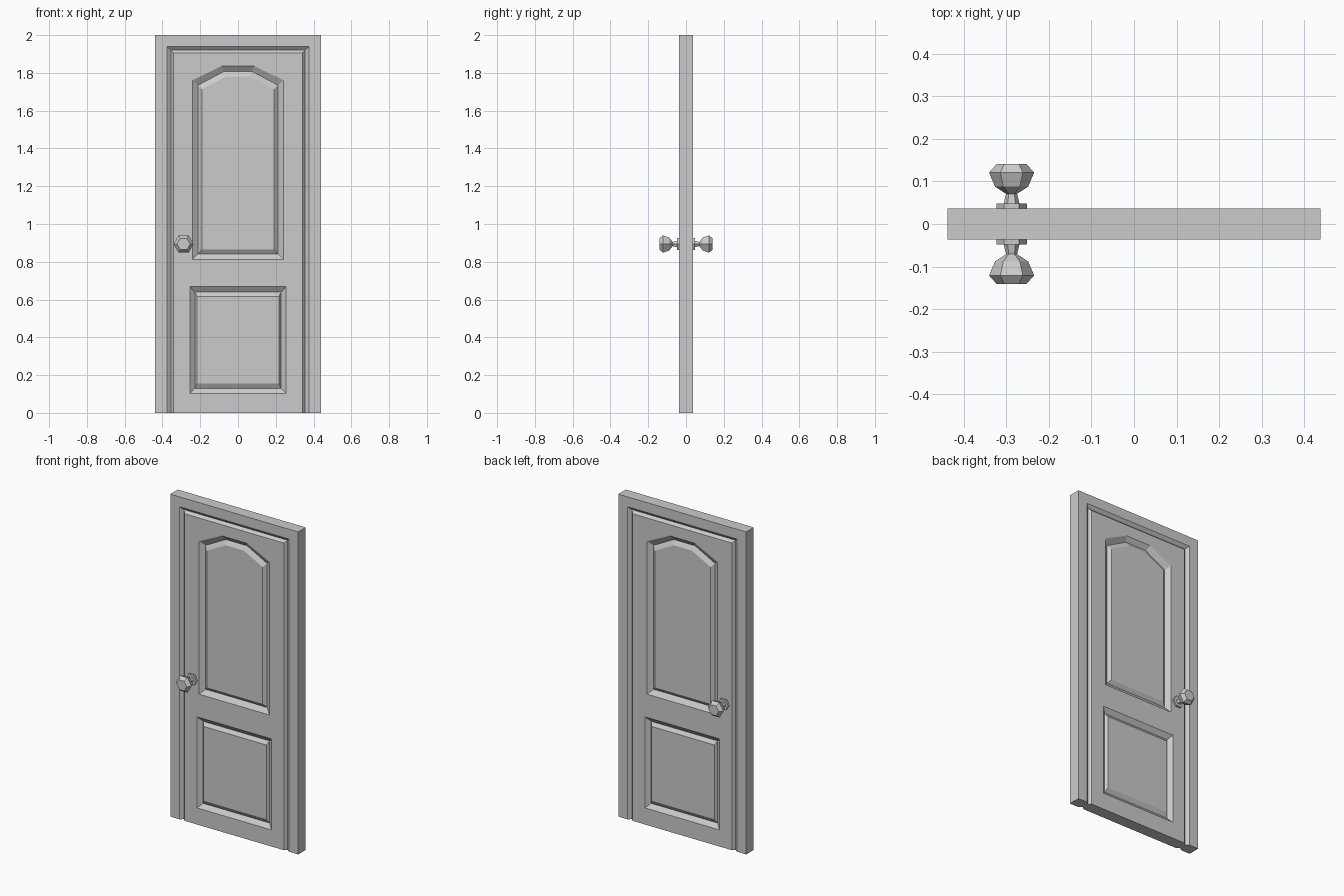
import bpy, bmesh, math

cube = bpy.data.objects.get("Cube")
if cube:
    bpy.data.objects.remove(cube, do_unlink=True)

GREY = (0.6, 0.6, 0.6, 1)
grey = bpy.data.materials.new("plain_grey")
grey.use_nodes = True
grey.diffuse_color = GREY
grey.node_tree.nodes["Principled BSDF"].inputs["Base Color"].default_value = GREY

FACE = -0.037     # front surface of the door
GROOVE = -0.021   # bottom of the groove round the leaf
PANEL_GROOVE = -0.015
PANEL_FIELD = -0.031


def loop(bm, points, y):
    return [bm.verts.new((x, y, z)) for x, z in points]


def bridge(bm, a, b, closed=True):
    n = len(a)
    for i in range(n if closed else n - 1):
        j = (i + 1) % n
        bm.faces.new((a[i], a[j], b[j], b[i]))


def finish(bm, name):
    """Turn a front half into a two-sided object."""
    bmesh.ops.recalc_face_normals(bm, faces=bm.faces[:])
    mesh = bpy.data.meshes.new(name)
    bm.to_mesh(mesh)
    bm.free()
    mesh.materials.append(grey)
    ob = bpy.data.objects.new(name, mesh)
    bpy.context.collection.objects.link(ob)
    mirror = ob.modifiers.new("back_side", "MIRROR")
    mirror.use_axis = (False, True, False)
    mirror.merge_threshold = 0.0005
    return ob


def arch(half, top):
    return [(-half, 0), (-half, top), (half, top), (half, 0)]


def panel(half, bottom, shoulder, flat=None, top=None):
    """Outline of a panel, with a cut-corner top when flat is given."""
    left = [(-half, bottom), (-half, shoulder)]
    if flat:
        left.append((-flat, top))
    return left + [(-x, z) for x, z in reversed(left)]


# Frame: a section carried up, over and down the opening
bm = bmesh.new()
section = [(0.439, 2, 0), (0.439, 2, FACE), (0.376, 1.939, FACE),
           (0.355, 1.92, GROOVE), (0.355, 1.92, 0)]
rings = [loop(bm, arch(half, top), y) for half, top, y in section]
for a, b in zip(rings, rings[1:]):
    bridge(bm, a, b, closed=False)
for end in (0, -1):
    bm.faces.new([r[end] for r in rings])
finish(bm, "door_frame")

# Leaf: bevelled edge, face with two openings, grooved raised panels
bm = bmesh.new()
edge = [loop(bm, arch(0.355, 1.92), 0),
        loop(bm, arch(0.355, 1.92), GROOVE),
        loop(bm, arch(0.341, 1.905), FACE)]
for a, b in zip(edge, edge[1:]):
    bridge(bm, a, b)

upper = [panel(0.241, 0.812, 1.761, 0.087, 1.836),
         panel(0.211, 0.842, 1.735, 0.073, 1.808),
         panel(0.191, 0.865, 1.714, 0.061, 1.781)]
lower = [panel(0.255, 0.103, 0.668),
         panel(0.228, 0.130, 0.639),
         panel(0.216, 0.156, 0.617)]
borders = [edge[-1]]
for outlines in (upper, lower):
    rings = [loop(bm, pts, y) for pts, y in
             zip(outlines, (FACE, PANEL_GROOVE, PANEL_FIELD))]
    for a, b in zip(rings, rings[1:]):
        bridge(bm, a, b)
    bm.faces.new(rings[-1])
    borders.append(rings[0])

border_edges = [bm.edges.get((r[i - 1], r[i])) for r in borders for i in range(len(r))]
bmesh.ops.triangle_fill(bm, edges=border_edges, use_beauty=True, normal=(0, -1, 0))
finish(bm, "door_leaf")


# Knob and rosette: six-sided turned shapes about the y axis
def turned(name, profile, sides=6):
    bm = bmesh.new()
    rings = []
    for r, y in profile:
        pts = [(r * math.cos(math.tau * i / sides), r * math.sin(math.tau * i / sides))
               for i in range(sides)]
        rings.append(loop(bm, pts, y))
    for a, b in zip(rings, rings[1:]):
        bridge(bm, a, b)
    bm.faces.new(rings[0])
    bm.faces.new(rings[-1])
    ob = finish(bm, name)
    ob.location = (-0.288, 0, 0.894)


turned("knob_rosette", [(0.036, -0.034), (0.036, -0.048)])
turned("door_knob", [(0.019, -0.046), (0.013, -0.071), (0.039, -0.088),
                     (0.053, -0.121), (0.035, -0.141)])
